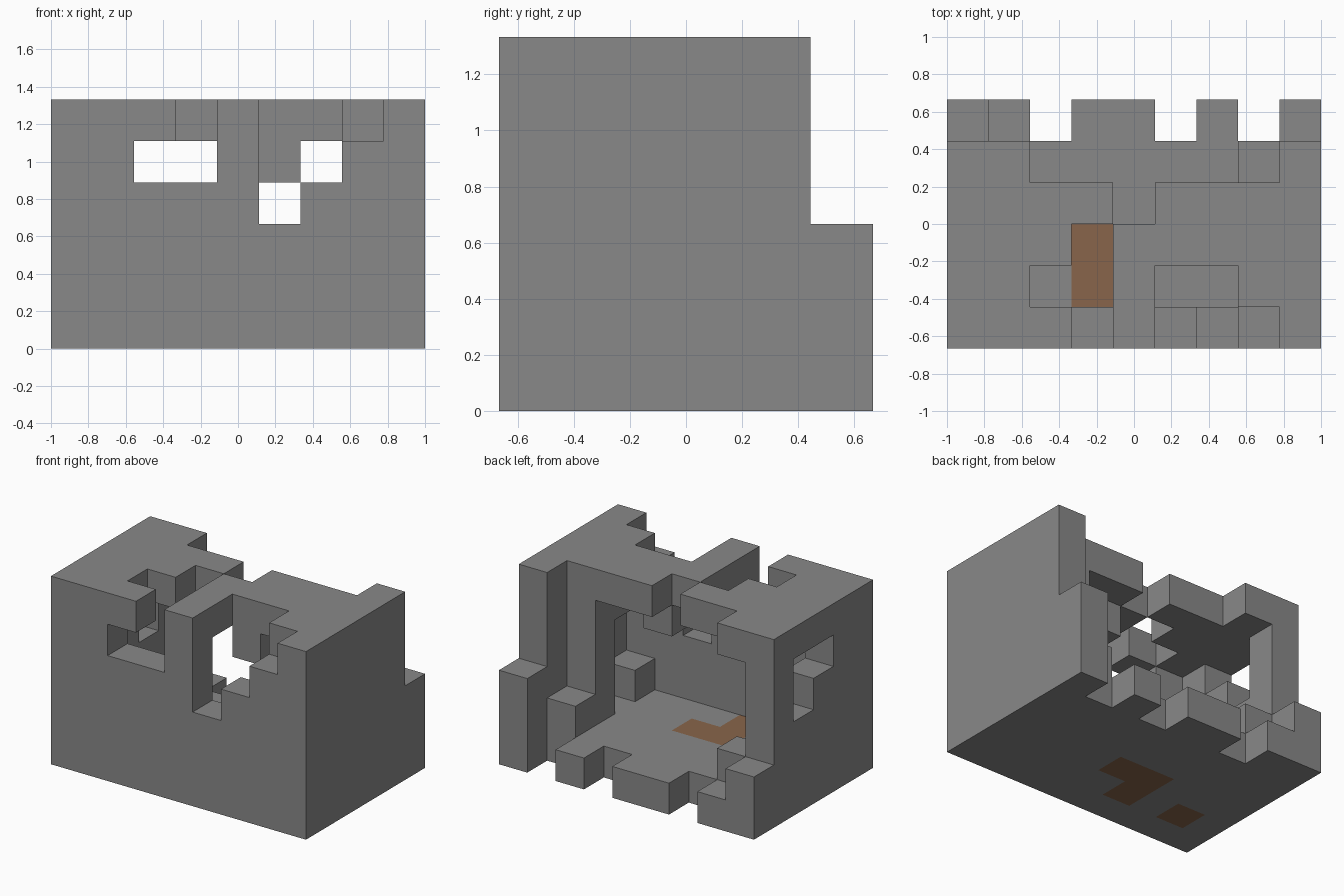
import bpy
import bmesh
import math
from mathutils import Vector

cube = bpy.data.objects.get("Cube")
if cube:
    bpy.data.objects.remove(cube, do_unlink=True)

NX, NY, NZ = 9, 6, 6
S = 2 / NX  # edge of one block


def material(name, rgb):
    m = bpy.data.materials.new(name)
    m.use_nodes = True
    m.diffuse_color = (*rgb, 1)
    m.node_tree.nodes["Principled BSDF"].inputs["Base Color"].default_value = (*rgb, 1)
    return m


stone = material("grey_stone", (0.25, 0.25, 0.25))
earth = material("brown_earth", (0.25, 0.13, 0.07))


def box(x, y, z):
    """Block cells of a box; each argument is (first, last)."""
    return {(i, j, k) for i in range(x[0], x[1] + 1)
            for j in range(y[0], y[1] + 1) for k in range(z[0], z[1] + 1)}


def post(i, j, height):
    return box((i, i), (j, j), (0, height - 1))


# Rooms and walls described as sets of blocks, later parts skip blocks already used
parts = {}

# Earth patches set into the floor
parts["earth_floor"] = {(3, 1, 0), (3, 2, 0), (4, 2, 0), (1, 1, 0)}

# Front wall with a window, a pillar and a stepped breach
front = set()
for i, height in enumerate([6, 6, 4, 4, 6, 3, 4, 5, 6]):
    front |= post(i, 0, height)
parts["front_wall"] = front | {(2, 0, 5)}

# Side walls, the -x one pierced by a window
parts["window_wall"] = box((0, 0), (1, 4), (0, 5)) - {(0, 3, 3), (0, 3, 4), (0, 2, 4)} | post(0, 5, 2)
parts["solid_wall"] = box((8, 8), (1, 4), (0, 5)) | post(8, 5, 3)

# Broken roof, one row of columns per depth
roof_rows = {1: (1, 4, 7), 2: (1, 2, 4, 5, 6, 7), 3: (1, 2, 3, 5, 6, 7), 4: (1,)}
parts["roof"] = {(i, j, 5) for j, row in roof_rows.items() for i in row}
parts["roof_remnants"] = {(5, 2, 4), (7, 2, 4)}

# Rear column and low stumps
parts["rear_column"] = box((7, 7), (3, 3), (0, 4))
parts["wall_stumps"] = post(7, 4, 2) | post(1, 4, 2) | post(7, 1, 2)

# Floor with a ragged rear edge
parts["floor"] = box((1, 7), (1, 4), (0, 0)) | {(i, 5, 0) for i in (1, 3, 4, 6)}

used = set()
for name in parts:
    parts[name] = parts[name] - used
    used |= parts[name]

AXES = [Vector(a) for a in ((1, 0, 0), (0, 1, 0), (0, 0, 1))]


def build(name, cells, mat):
    """Mesh only the block sides that no neighbouring block covers."""
    bm = bmesh.new()
    for cell in sorted(cells):
        centre = Vector(cell) + Vector((0.5, 0.5, 0.5))
        for a in range(3):
            for sign in (-1, 1):
                n = AXES[a] * sign
                if tuple(int(c) for c in Vector(cell) + n) in used:
                    continue
                u = AXES[(a + 1) % 3] / 2
                v = AXES[(a + 2) % 3] / 2 * sign
                corners = (-u - v, u - v, u + v, v - u)
                bm.faces.new([bm.verts.new(centre + n / 2 + c) for c in corners])
    bmesh.ops.remove_doubles(bm, verts=bm.verts, dist=0.001)
    bmesh.ops.dissolve_limit(bm, angle_limit=math.radians(1), verts=bm.verts, edges=bm.edges)
    for v in bm.verts:
        v.co = (v.co - Vector((NX / 2, NY / 2, 0))) * S
    mesh = bpy.data.meshes.new(name)
    bm.to_mesh(mesh)
    bm.free()
    mesh.materials.append(mat)
    bpy.context.collection.objects.link(bpy.data.objects.new(name, mesh))


for name, cells in parts.items():
    build(name, cells, earth if name == "earth_floor" else stone)
